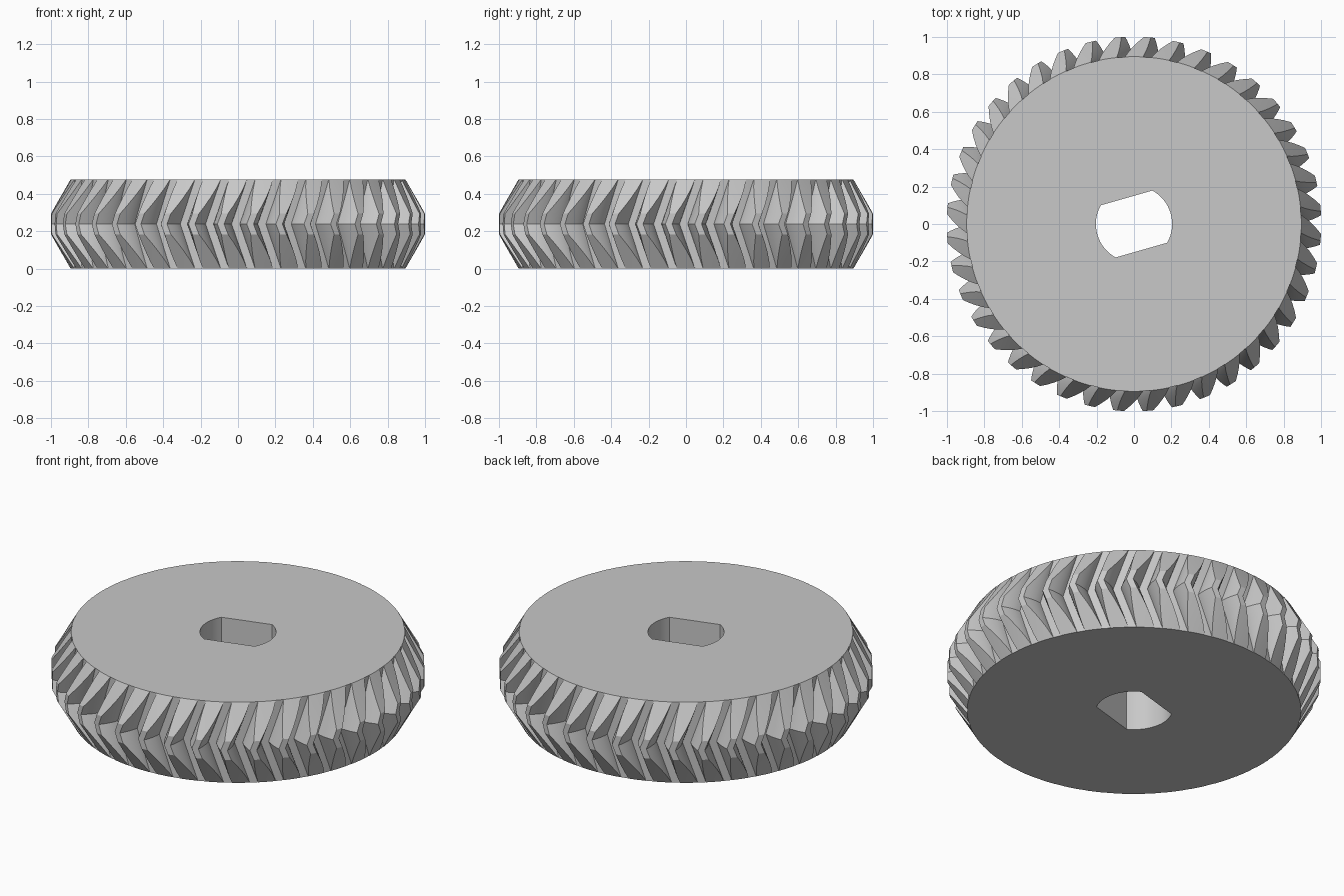
import bpy, bmesh, math

cube = bpy.data.objects.get("Cube")
if cube:
    bpy.data.objects.remove(cube, do_unlink=True)

TEETH = 40
HEIGHT = 0.477
TIP_R = 1.001
PITCH_R = TIP_R / (1 + 2 / TEETH)
MODULE = 2 * PITCH_R / TEETH
ROOT_R = PITCH_R - 1.25 * MODULE
PRESSURE = math.radians(20)
BASE_R = PITCH_R * math.cos(PRESSURE)
RIM_R = 0.895                       # radius of the two flat faces
TWIST = math.radians(5.3)           # herringbone turn between rim and middle
CHAMFER_H = (TIP_R - RIM_R) / math.tan(math.radians(30))
FLANK_STEPS = 5

metal = bpy.data.materials.new("grey_metal")
metal.use_nodes = True
grey = (0.58, 0.58, 0.58, 1)
metal.diffuse_color = grey
metal.node_tree.nodes["Principled BSDF"].inputs["Base Color"].default_value = grey


def involute(r):
    a = math.acos(min(1, BASE_R / r))
    return math.tan(a) - a


def half_angle(r):
    """Half the angular tooth thickness at radius r."""
    return math.pi / (2 * TEETH) + involute(PITCH_R) - involute(r)


def polar(r, a, z):
    return (r * math.cos(a), r * math.sin(a), z)


def gear_outline(z):
    """Toothed outline at height z, cut by the conical chamfers."""
    edge = min(z, HEIGHT - z)
    top_r = min(TIP_R, RIM_R + edge * math.tan(math.radians(30)))
    turn = -TWIST * edge / (HEIGHT / 2)
    radii = [ROOT_R + (top_r - ROOT_R) * i / FLANK_STEPS for i in range(FLANK_STEPS + 1)]
    tooth = [(r, -half_angle(r)) for r in radii] + [(top_r, 0)]
    tooth += [(r, half_angle(r)) for r in reversed(radii)]
    pts = []
    for k in range(TEETH):
        centre = turn + k * math.tau / TEETH
        pts += [polar(r, centre + a, z) for r, a in tooth]
        pts.append(polar(ROOT_R, centre + math.pi / TEETH, z))
    return pts


def loft(name, outlines):
    """Skin equal-length outlines and cap both ends."""
    bm = bmesh.new()
    rings = [[bm.verts.new(p) for p in o] for o in outlines]
    n = len(rings[0])
    for low, high in zip(rings, rings[1:]):
        for i in range(n):
            j = (i + 1) % n
            bm.faces.new((low[i], low[j], high[j], high[i]))
    bm.faces.new(rings[0][::-1])
    bm.faces.new(rings[-1])
    mesh = bpy.data.meshes.new(name)
    bm.to_mesh(mesh)
    bm.free()
    mesh.materials.append(metal)
    obj = bpy.data.objects.new(name, mesh)
    bpy.context.collection.objects.link(obj)
    return obj


# Herringbone gear body
lower = [CHAMFER_H * i / 4 for i in range(5)]
levels = lower + [HEIGHT / 2] + [HEIGHT - z for z in reversed(lower)]
gear = loft("herringbone_gear", [gear_outline(z) for z in levels])

# Shaft hole with two flats
HOLE_R, FLAT, TILT = 0.204, 0.145, math.radians(16)
reach = math.asin(FLAT / HOLE_R)
ARC = 16
hole = []
for side in (0, math.pi):
    for i in range(ARC + 1):
        hole.append((HOLE_R, TILT + side - reach + 2 * reach * i / ARC))
cutter = loft("shaft_hole_cutter", [[polar(r, a, z) for r, a in hole]
                                    for z in (-0.1, HEIGHT + 0.1)])
cutter.hide_render = True

bpy.ops.object.select_all(action='DESELECT')
gear.select_set(True)
bpy.context.view_layer.objects.active = gear
cut = gear.modifiers.new("shaft_hole", 'BOOLEAN')
cut.operation = 'DIFFERENCE'
cut.solver = 'EXACT'
cut.object = cutter
bpy.ops.object.modifier_apply(modifier=cut.name)
bpy.data.objects.remove(cutter, do_unlink=True)

bpy.ops.object.shade_smooth_by_angle(angle=math.radians(15))
